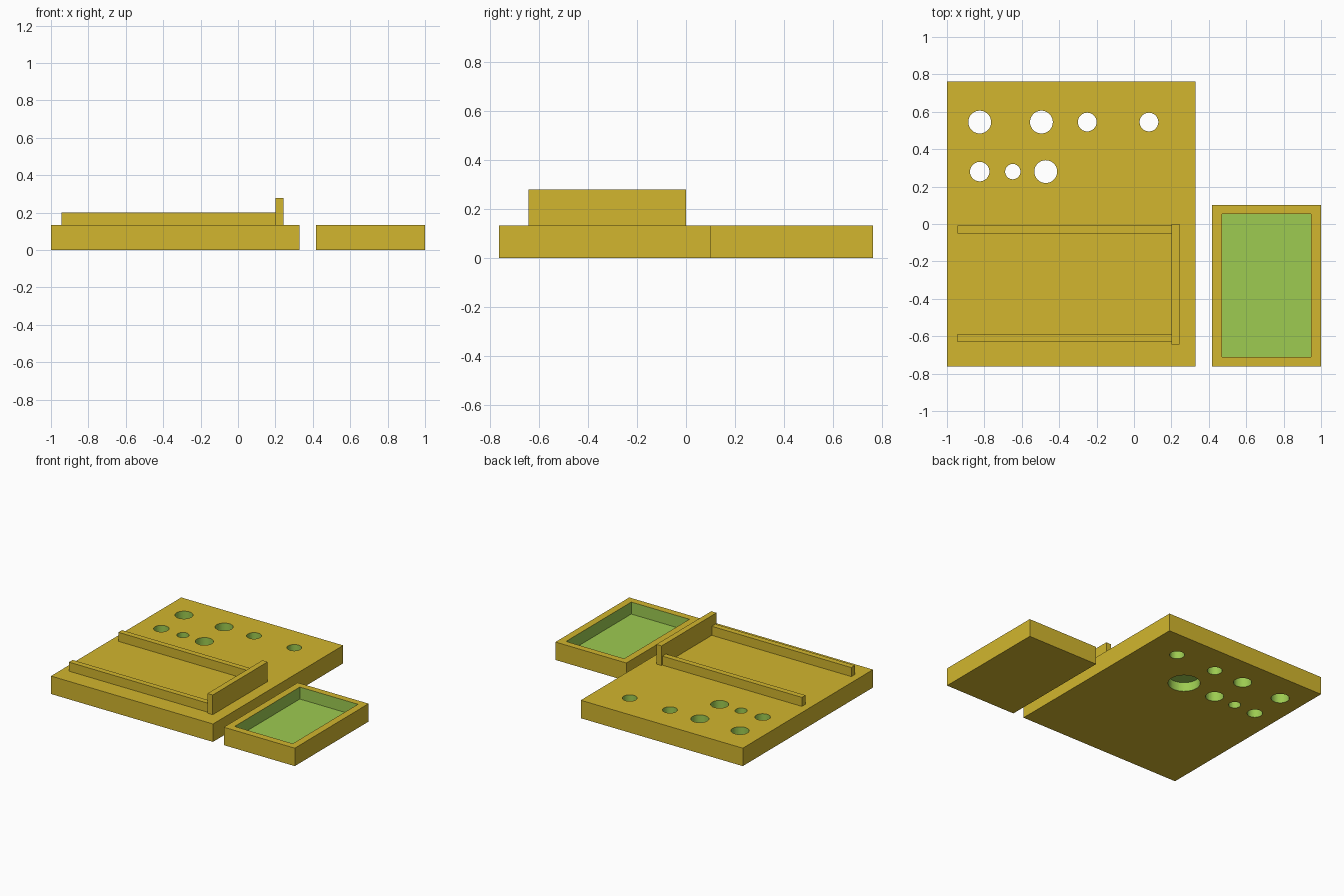
import bpy, bmesh
from mathutils import Matrix, Vector

if "Cube" in bpy.data.objects:
    bpy.data.objects.remove(bpy.data.objects["Cube"])


def srgb(r, g, b):
    lin = lambda c: c / 12.92 if c <= 0.04045 else ((c + 0.055) / 1.055) ** 2.4
    return (lin(r / 255), lin(g / 255), lin(b / 255), 1)


def material(name, colour):
    m = bpy.data.materials.new(name)
    m.diffuse_color = colour
    m.use_nodes = True
    m.node_tree.nodes["Principled BSDF"].inputs["Base Color"].default_value = m.diffuse_color
    return m


YELLOW = material("mustard_yellow", srgb(210, 182, 46))
GREEN = material("cut_green", srgb(157, 203, 81))
T = 0.133  # board and tray thickness


def add_box(bm, lo, hi):
    lo, hi = Vector(lo), Vector(hi)
    mat = Matrix.Translation((lo + hi) / 2) @ Matrix.Diagonal((*(hi - lo), 1))
    bmesh.ops.create_cube(bm, size=1, matrix=mat)


def add_cylinder(bm, x, y, r, z0, z1):
    bmesh.ops.create_cone(bm, cap_ends=True, segments=48, radius1=r, radius2=r,
                          depth=z1 - z0,
                          matrix=Matrix.Translation((x, y, (z0 + z1) / 2)))


def finish(name, bm):
    me = bpy.data.meshes.new(name)
    bm.to_mesh(me)
    bm.free()
    me.materials.append(YELLOW)
    me.materials.append(GREEN)
    ob = bpy.data.objects.new(name, me)
    bpy.context.collection.objects.link(ob)
    return ob


def box(name, lo, hi):
    bm = bmesh.new()
    add_box(bm, lo, hi)
    return finish(name, bm)


def cut(ob, cutter, lo, hi):
    """Subtract the cutter; every face inside the outer box becomes green."""
    mod = ob.modifiers.new("cut", 'BOOLEAN')
    mod.operation, mod.solver, mod.object = 'DIFFERENCE', 'EXACT', cutter
    bpy.context.view_layer.objects.active = ob
    bpy.ops.object.modifier_apply(modifier=mod.name)
    bpy.data.objects.remove(cutter)
    for p in ob.data.polygons:
        outer = any(abs(p.normal[i]) > 0.99 and
                    min(abs(p.center[i] - lo[i]), abs(p.center[i] - hi[i])) < 1e-3
                    for i in range(3))
        p.material_index = 0 if outer else 1


# Main board with through holes and a blind recess underneath
lo, hi = (-1, -0.763, 0), (0.329, 0.763, T)
board = box("board", lo, hi)
bm = bmesh.new()
for x, y, r in [(-0.825, 0.545, 0.061), (-0.495, 0.545, 0.061),
                (-0.25, 0.545, 0.05), (0.08, 0.545, 0.05),
                (-0.825, 0.28, 0.052), (-0.648, 0.28, 0.041),
                (-0.472, 0.28, 0.061)]:
    add_cylinder(bm, x, y, r, -0.1, T + 0.1)
add_cylinder(bm, -0.2, 0.285, 0.108, -0.1, 0.067)
cut(board, finish("hole_cutter", bm), lo, hi)

# Two guide rails and the taller end stop
for name, y in (("back_rail", -0.03), ("front_rail", -0.609)):
    box(name, (-0.945, y - 0.021, T), (0.2, y + 0.021, 0.2))
box("end_stop", (0.2, -0.643, T), (0.243, 0, 0.279))

# Separate open tray
lo, hi = (0.418, -0.763, 0), (1, 0.102, T)
tray = box("tray", lo, hi)
pocket = box("pocket_cutter", (0.47, -0.711, 0.044), (0.947, 0.053, T + 0.1))
cut(tray, pocket, lo, hi)
